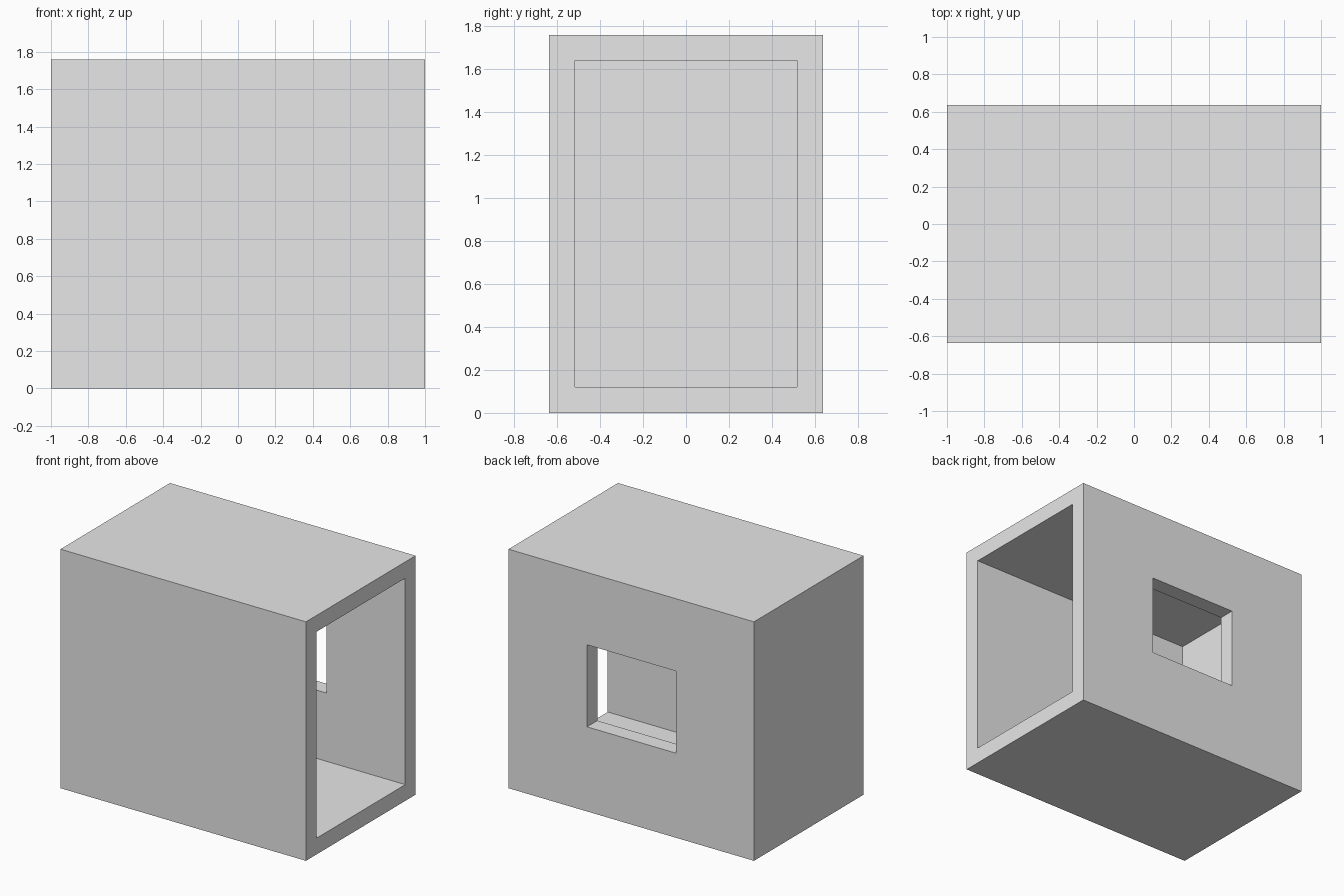
import bpy
from mathutils import Vector

default = bpy.data.objects.get("Cube")
if default:
    bpy.data.objects.remove(default, do_unlink=True)

# Overall shell size and wall thickness
LENGTH, DEPTH, HEIGHT, WALL = 2.0, 1.275, 1.76, 0.12

grey = bpy.data.materials.new("plain_grey")
grey.use_nodes = True
colour = (0.8, 0.8, 0.8, 1.0)
grey.diffuse_color = colour
grey.node_tree.nodes["Principled BSDF"].inputs["Base Color"].default_value = colour


def box(name, low, high):
    """Box spanning two opposite corners."""
    low, high = Vector(low), Vector(high)
    bpy.ops.mesh.primitive_cube_add(size=1, location=(low + high) / 2)
    obj = bpy.context.object
    obj.name = name
    obj.scale = high - low
    bpy.ops.object.transform_apply(location=True, rotation=False, scale=True)
    obj.data.materials.append(grey)
    return obj


def cut(target, cutter):
    """Subtract the cutter, then discard it."""
    cutter.hide_render = True
    mod = target.modifiers.new(cutter.name, "BOOLEAN")
    mod.operation = "DIFFERENCE"
    mod.solver = "EXACT"
    mod.object = cutter
    bpy.ops.object.select_all(action="DESELECT")
    target.select_set(True)
    bpy.context.view_layer.objects.active = target
    bpy.ops.object.modifier_apply(modifier=mod.name)
    bpy.data.objects.remove(cutter, do_unlink=True)


x, y = LENGTH / 2, DEPTH / 2

# Solid outer block
shell = box("room_shell", (-x, -y, 0), (x, y, HEIGHT))

# Hollow interior, open at the +x end
cut(shell, box("interior_cutter", (-x + WALL, -y + WALL, WALL),
               (x + WALL, y - WALL, HEIGHT - WALL)))

# Window through the back wall
cut(shell, box("window_cutter", (-0.365, y - 2 * WALL, 0.623),
               (0.36, y + WALL, 1.227)))
